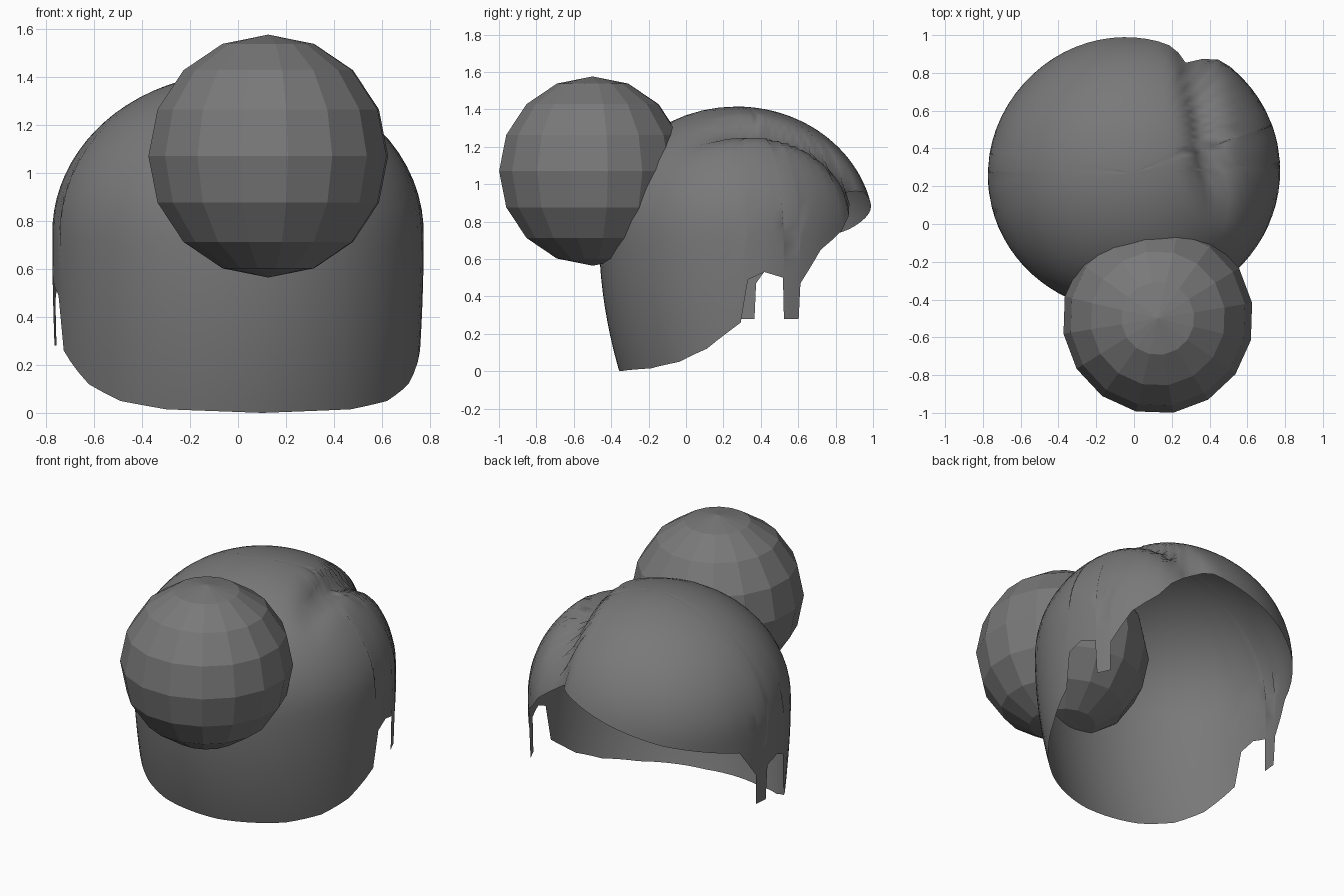
import bpy, bmesh
from math import sin, cos, acos, exp, radians, pi
from mathutils import Matrix

cube = bpy.data.objects.get("Cube")
if cube:
    bpy.data.objects.remove(cube, do_unlink=True)

TURN = radians(9.3)          # whole hairstyle is turned a little about z
CENTRE_Y = 0.27
RX, RY = 0.775, 0.735        # half width and half depth of the shell
MID_Z, UP, DOWN = 0.75, 0.665, 0.75
ROWS = 24

mat = bpy.data.materials.new("dark grey hair")
mat.use_nodes = True
grey = (0.19, 0.19, 0.19, 1)
mat.diffuse_color = grey
mat.node_tree.nodes["Principled BSDF"].inputs["Base Color"].default_value = grey


def add_object(name, bm):
    bmesh.ops.recalc_face_normals(bm, faces=bm.faces)
    mesh = bpy.data.meshes.new(name)
    bm.to_mesh(mesh)
    bm.free()
    mesh.materials.append(mat)
    obj = bpy.data.objects.new(name, mesh)
    bpy.context.collection.objects.link(obj)
    obj.matrix_world = Matrix.Translation((0, CENTRE_Y, 0)) @ Matrix.Rotation(TURN, 4, 'Z')
    return obj


# Rim height by angle from the face direction: sideburn, ear notch, nape
side = [(72, 0.47), (72.6, 0.28), (79.4, 0.28), (80, 0.50), (88, 0.53),
        (95, 0.49), (98, 0.26), (113, 0.12), (127, 0.05), (145, 0.015), (180, 0)]
# Hairline over the face, highest where the parting meets it
hairline = [(-62, 0.65), (-45, 0.70), (-25, 0.76), (0, 0.86), (33, 1.0), (50, 0.75), (62, 0.65)]
rim = [(-a, z) for a, z in reversed(side)] + hairline + side


def fine_rim():
    """Split the rim into steps of at most five degrees."""
    out = []
    for (a0, z0), (a1, z1) in zip(rim, rim[1:]):
        n = max(1, round((a1 - a0) / 5))
        out += [(a0 + (a1 - a0) * i / n, z0 + (z1 - z0) * i / n) for i in range(n)]
    return out


def shell_point(phi, th):
    """Point on the hair shell, with the parting pressed in."""
    c = cos(th)
    if c >= 0:
        z, r = MID_Z + UP * c, sin(th)
    else:
        z = MID_Z + DOWN * c
        r = 1 - (0.03 + 0.12 * max(0, -cos(phi))) * c * c
    x, y = RX * r * sin(phi), RY * r * cos(phi)
    fade = min(1, max(0, (y + 0.38) / 0.3)) * min(1, max(0, (z - 0.7) / 0.2))
    dent = 0.075 * exp(-((x - 0.41) / 0.065) ** 2) * fade
    k = 1 - dent
    return x * k, y * k, MID_Z + (z - MID_Z) * k - dent * 0.4


# Hair shell, open below and over the face
bm = bmesh.new()
crown = bm.verts.new(shell_point(0, 0))
columns = []
for a, z in fine_rim():
    h = UP if z > MID_Z else DOWN
    end = acos(max(-1, min(1, (z - MID_Z) / h)))
    columns.append([bm.verts.new(shell_point(radians(a), end * i / ROWS))
                    for i in range(1, ROWS + 1)])
for left, right in zip(columns, columns[1:] + columns[:1]):
    bm.faces.new((crown, left[0], right[0]))
    for i in range(ROWS - 1):
        bm.faces.new((left[i], left[i + 1], right[i + 1], right[i]))
shell = add_object("hair_shell", bm)
for p in shell.data.polygons:
    p.use_smooth = True

# Faceted bun at the back of the head
bm = bmesh.new()
bmesh.ops.create_uvsphere(bm, u_segments=16, v_segments=8, radius=0.506,
                          matrix=Matrix.Translation((0, -0.78, 1.07)))
add_object("hair_bun", bm)
